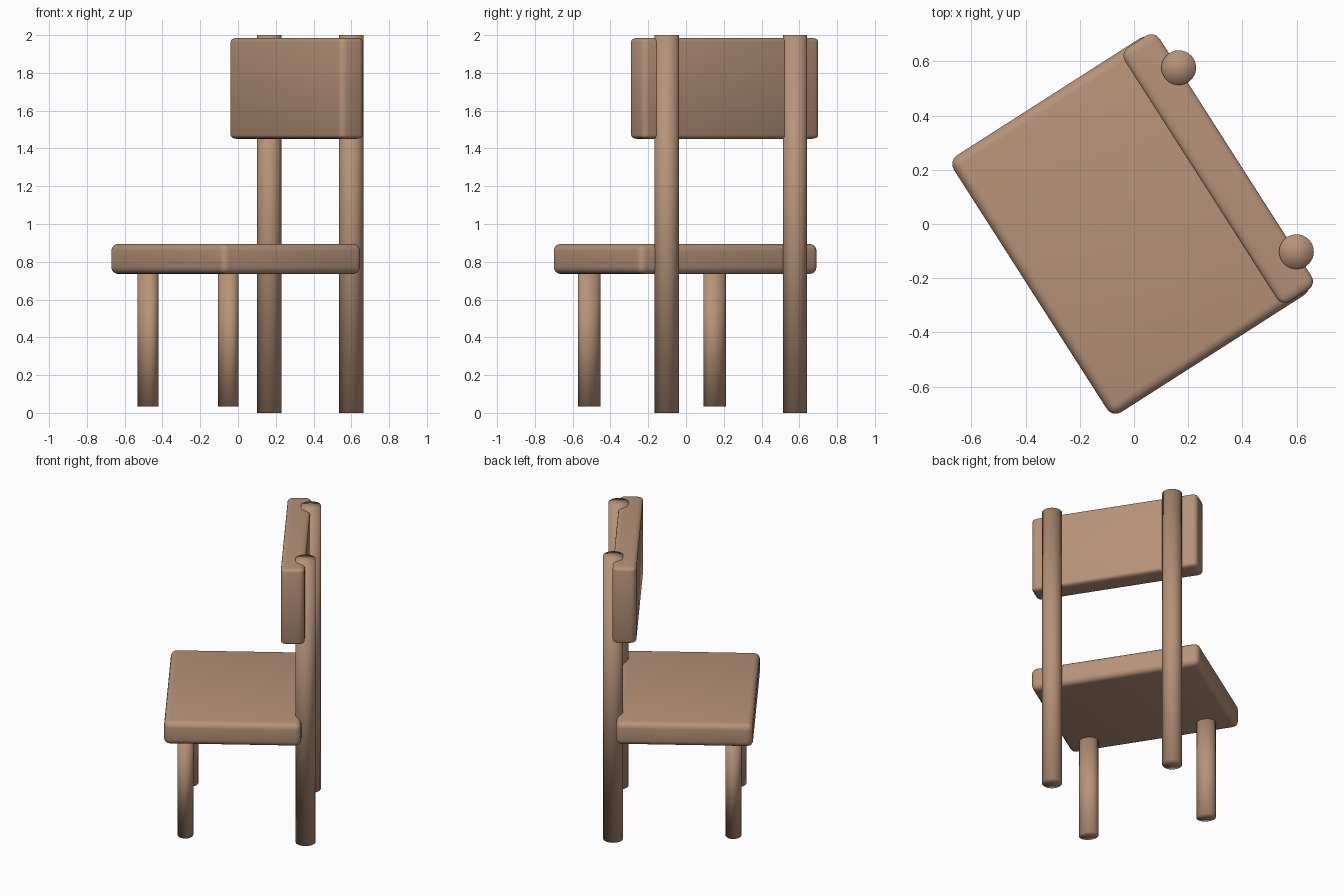
import bpy
import bmesh
from math import radians
from mathutils import Matrix

if "Cube" in bpy.data.objects:
    bpy.data.objects.remove(bpy.data.objects["Cube"])

# Single wood colour
wood = bpy.data.materials.new("light brown wood")
wood.use_nodes = True
wood.diffuse_color = (0.47, 0.29, 0.19, 1)
wood.node_tree.nodes["Principled BSDF"].inputs["Base Color"].default_value = wood.diffuse_color

# The chair stands turned: local x runs along the backrest, local y to the rear
turn = Matrix.Rotation(radians(-57.4), 4, 'Z')


def finish(name, bm, centre):
    for face in bm.faces:
        face.smooth = True
    mesh = bpy.data.meshes.new(name)
    bm.to_mesh(mesh)
    bm.free()
    mesh.materials.append(wood)
    obj = bpy.data.objects.new(name, mesh)
    obj.matrix_world = turn @ Matrix.Translation(centre)
    bpy.context.collection.objects.link(obj)


def board(name, size, centre, radius, edge_squash=1.0):
    """Rounded board; edge_squash flattens the rounding vertically."""
    bm = bmesh.new()
    bmesh.ops.create_cube(bm, size=1)
    bmesh.ops.scale(bm, vec=(size[0], size[1], size[2] / edge_squash), verts=bm.verts)
    bmesh.ops.bevel(bm, geom=bm.edges[:], offset=radius, segments=4,
                    profile=0.5, affect='EDGES')
    bmesh.ops.scale(bm, vec=(1, 1, edge_squash), verts=bm.verts)
    finish(name, bm, centre)


def pole(name, rx, ry, x, y, bottom, top):
    """Upright round pole with softly shaded ends."""
    bm = bmesh.new()
    bmesh.ops.create_cone(bm, cap_ends=True, cap_tris=True, segments=32,
                          radius1=1, radius2=1, depth=top - bottom)
    bmesh.ops.scale(bm, vec=(rx, ry, 1), verts=bm.verts)
    finish(name, bm, (x, y, (top + bottom) / 2))


# Seat and backrest
board("seat", (1.125, 0.878, 0.16), (-0.003, -0.013, 0.815), 0.038)
board("backrest", (1.112, 0.152, 0.535), (-0.005, 0.372, 1.718), 0.036, 0.55)

# Tall rear posts and short front legs
for side, s in (("left", 1), ("right", -1)):
    pole("rear_post_" + side, 0.064, 0.064, 0.006 + s * 0.403, 0.45, 0, 2)
    pole("front_leg_" + side, 0.063, 0.051, 0.01 + s * 0.394, -0.32, 0.035, 0.76)
